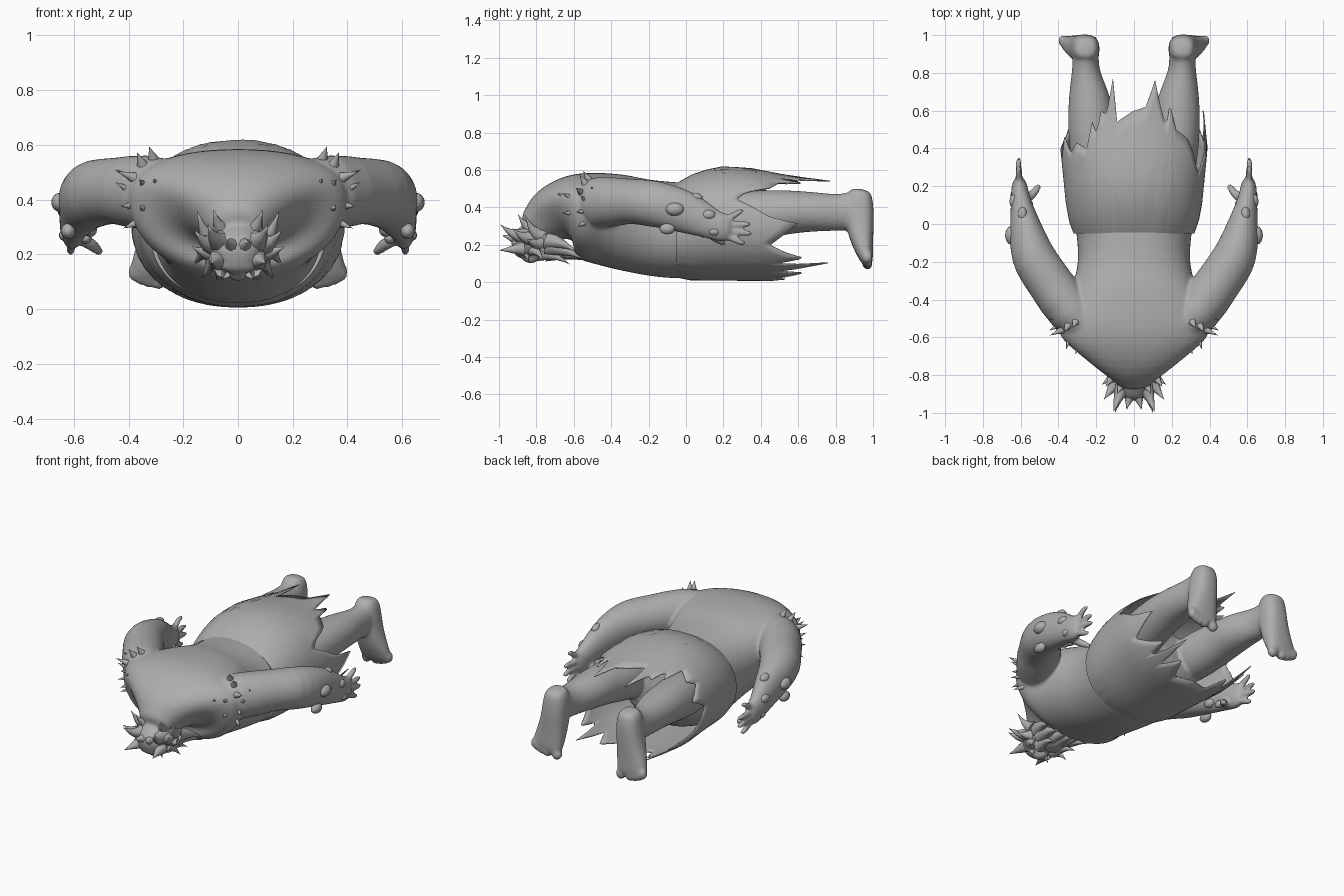
import bpy, math
from mathutils import Vector

if "Cube" in bpy.data.objects:
    bpy.data.objects.remove(bpy.data.objects["Cube"])

skin = bpy.data.materials.new("grey")
skin.diffuse_color = (0.42, 0.42, 0.42, 1)
skin.use_nodes = True
skin.node_tree.nodes["Principled BSDF"].inputs["Base Color"].default_value = skin.diffuse_color


def pick(obs):
    bpy.ops.object.select_all(action='DESELECT')
    for o in obs:
        o.select_set(True)
    bpy.context.view_layer.objects.active = obs[0]


def add_mesh(name, verts, faces, subsurf=0, angle=60):
    me = bpy.data.meshes.new(name)
    me.from_pydata(verts, [], faces)
    me.materials.append(skin)
    ob = bpy.data.objects.new(name, me)
    bpy.context.collection.objects.link(ob)
    pick([ob])
    bpy.ops.object.mode_set(mode='EDIT')
    bpy.ops.mesh.select_all(action='SELECT')
    bpy.ops.mesh.normals_make_consistent(inside=False)
    bpy.ops.object.mode_set(mode='OBJECT')
    if subsurf:
        ob.modifiers.new("smooth", 'SUBSURF').levels = subsurf
        ob.modifiers["smooth"].render_levels = subsurf
    bpy.ops.object.shade_smooth_by_angle(angle=math.radians(angle))
    return ob


def fuse(name, obs, voxel, relax):
    """Melt overlapping closed parts into one skin."""
    pick(obs)
    bpy.ops.object.convert(target='MESH')
    bpy.ops.object.join()
    ob = bpy.context.object
    ob.name = name
    m = ob.modifiers.new("melt", 'REMESH')
    m.mode, m.voxel_size, m.use_smooth_shade = 'VOXEL', voxel, True
    m = ob.modifiers.new("relax", 'SMOOTH')
    m.factor, m.iterations = 0.5, relax
    return ob


def spow(v, p):
    return math.copysign(abs(v) ** (2 / p), v)


def tube(name, rings, n=16, p=2.0, sub=1, s=1):
    """Closed loft through (x, y, z, half width, depth below[, depth above]) rings."""
    c = [Vector((r[0] * s, r[1], r[2])) for r in rings]
    verts, faces = [], []
    for i, r in enumerate(rings):
        t = (c[min(i + 1, len(c) - 1)] - c[max(i - 1, 0)]).normalized()
        u = Vector((1, 0, 0))
        u = (u - t * u.dot(t)).normalized()
        v = t.cross(u)
        for k in range(n):
            a = 2 * math.pi * k / n
            d = r[4] if math.sin(a) > 0 else r[-1]
            verts.append(c[i] + u * r[3] * spow(math.cos(a), p) + v * d * spow(math.sin(a), p))
    for i in range(len(rings) - 1):
        for k in range(n):
            j = (k + 1) % n
            faces.append((i * n + k, i * n + j, (i + 1) * n + j, (i + 1) * n + k))
    faces += [tuple(range(n)), tuple(range((len(rings) - 1) * n, len(rings) * n))]
    return add_mesh(name, verts, faces, sub)


def spike(name, base, tip, r, s=1, n=8, bend=0.0):
    """Tapered thorn, optionally bowed along z."""
    b, t = Vector((base[0] * s, *base[1:])), Vector((tip[0] * s, *tip[1:]))
    d = (t - b).normalized()
    u = d.orthogonal().normalized()
    v = d.cross(u)
    verts, faces, fs = [], [], (0, .3, .6, .82)
    for f in fs:
        o = b.lerp(t, f) + Vector((0, 0, bend * math.sin(math.pi * f)))
        for k in range(n):
            a = 2 * math.pi * k / n
            verts.append(o + (u * math.cos(a) + v * math.sin(a)) * r * (1 - f) ** 1.1)
    verts.append(t)
    for k in range(n):
        j = (k + 1) % n
        for i in range(len(fs) - 1):
            faces.append((i * n + k, i * n + j, (i + 1) * n + j, (i + 1) * n + k))
        faces.append(((len(fs) - 1) * n + k, (len(fs) - 1) * n + j, len(fs) * n))
    faces.append(tuple(range(n)))
    return add_mesh(name, verts, faces)


def blob(name, loc, size, s=1):
    bpy.ops.mesh.primitive_uv_sphere_add(segments=12, ring_count=8, location=(loc[0] * s, *loc[1:]))
    ob = bpy.context.object
    ob.name = name
    ob.scale = size
    ob.data.materials.append(skin)
    bpy.ops.object.shade_smooth_by_angle(angle=math.radians(60))
    return ob


def interp(table, x):
    for (x0, y0), (x1, y1) in zip(table, table[1:]):
        if x <= x1:
            return y0 + (y1 - y0) * max(0, x - x0) / (x1 - x0)
    return table[-1][1]


# Torso: y, half width, bottom, widest height, top
torso = [(-.86, .09, .20, .28, .36), (-.80, .115, .20, .30, .405), (-.75, .185, .19, .36, .48),
         (-.70, .265, .18, .40, .53), (-.65, .34, .165, .42, .56), (-.60, .395, .15, .42, .58),
         (-.53, .41, .12, .42, .59), (-.45, .385, .095, .40, .592), (-.38, .345, .075, .37, .588),
         (-.30, .318, .055, .34, .565), (-.20, .295, .035, .31, .55), (-.10, .30, .02, .29, .54),
         (0, .315, .015, .28, .53), (.12, .32, .03, .29, .55), (.25, .28, .08, .30, .52), (.32, .18, .18, .31, .45)]
body = [tube("torso", [(0, y, m, w, m - b, t - m) for y, w, b, m, t in torso], n=28, p=2.2)]

# Ragged skirt: hem length by angle from the top of the back, per side
low = [(109, .45), (118, .53), (127, .63), (133, .48), (140, .76), (146, .5), (155, .63), (165, .5), (180, .53)]
hem_r = [(0, .60), (8, .62), (16, .76), (21, .60), (25, .52), (29, .64), (34, .50), (46, .45), (58, .31),
         (65, .27), (81, .45), (86, .60)] + low
hem_l = [(0, .60), (12, .54), (16, .77), (21, .58), (26, .60), (29, .48), (34, .54), (38, .40), (50, .43),
         (58, .38), (72, .46), (85, .36)] + low
width = [(-.05, .32), (0, .34), (.1, .36), (.3, .38), (.4, .39), (.6, .37), (.8, .36)]
top = [(-.05, .53), (0, .565), (.1, .60), (.2, .62), (.35, .61), (.5, .58), (.6, .565), (.8, .55)]
bottom = [(-.05, .025), (0, .01), (.45, .006), (.6, .02), (.8, .05)]
cols, rows = 180, 9
verts, faces = [], []
for i in range(rows + 1):
    for k in range(cols):
        deg = 360 * k / cols
        hem = interp(hem_r, deg) if deg <= 180 else interp(hem_l, 360 - deg)
        y = -.05 + max(0, i - 1) / (rows - 1) * (hem + .05)
        f = 0.88 if i == 0 else 1
        w, hi, lo = interp(width, y), interp(top, y), interp(bottom, y)
        a = math.radians(deg)
        verts.append((w * f * spow(math.sin(a), 2.2), y, (hi + lo) / 2 + (hi - lo) / 2 * f * spow(math.cos(a), 2.1)))
for i in range(rows):
    for k in range(cols):
        j = (k + 1) % cols
        faces.append((i * cols + k, i * cols + j, (i + 1) * cols + j, (i + 1) * cols + k))
skirt = add_mesh("ragged_skirt", verts, faces, angle=40)
solid = skirt.modifiers.new("cloth", 'SOLIDIFY')
solid.thickness = 0.006

# Head with brow, nose and jaw, face turned downward
body += [tube("head", [(0, -.70, .27, .10, .09), (0, -.77, .25, .115, .10), (0, -.84, .22, .11, .095),
                       (0, -.90, .205, .085, .075), (0, -.935, .20, .045, .04)]),
         blob("jaw", (0, -.73, .18), (.10, .09, .065)), blob("nose", (0, -.83, .135), (.035, .05, .035)),
         blob("brow", (0, -.88, .165), (.08, .04, .035))]

for s in (1, -1):
    # Arm
    body.append(tube("arm", [(.20, -.58, .42, .10, .12), (.34, -.47, .425, .135, .15), (.45, -.3, .435, .122, .118),
                             (.525, -.2, .425, .125, .13), (.558, -.1, .405, .107, .122), (.577, 0, .375, .082, .118),
                             (.597, .1, .33, .058, .094), (.603, .15, .305, .05, .08), (.607, .20, .29, .044, .08),
                             (.607, .25, .288, .028, .07)], s=s))
    # Fingers and thumb
    for y, z, z0 in ((.315, .38, .335), (.355, .31, .305), (.358, .26, .275), (.325, .208, .245)):
        zm = (z + z0) / 2
        body.append(tube("finger", [(.605, .21, z0, .021, .021), (.612, (y + .21) / 2, zm, .021, .02),
                                    (.612, y - .03, z, .018, .017), (.607, y, z, .012, .011)], n=8, s=s))
    body.append(tube("thumb", [(.59, .12, .27, .03, .03), (.55, .145, .245, .027, .027),
                               (.515, .18, .22, .024, .022), (.50, .215, .20, .014, .014)], n=8, s=s))
    # Forearm warts
    for x, y, z, r in ((.65, -.06, .39, .05), (.635, .12, .36, .038), (.62, -.10, .285, .042),
                       (.59, .05, .45, .04), (.635, .15, .27, .03), (.54, .03, .29, .038), (.555, .10, .26, .032)):
        blob("wart", (x, y, z), (r * .65, r, r * .7), s)
    # Shoulder thorns: base and tip
    for b, t in (((.38, -.56, .48), (.445, -.59, .505)), ((.39, -.53, .43), (.45, -.565, .465)),
                 ((.34, -.60, .45), (.36, -.665, .475)), ((.29, -.64, .455), (.31, -.69, .475)),
                 ((.34, -.60, .37), (.36, -.665, .37)), ((.36, -.54, .32), (.42, -.58, .295)),
                 ((.39, -.48, .48), (.45, -.51, .51)), ((.35, -.54, .53), (.37, -.57, .575)),
                 ((.38, -.54, .38), (.43, -.59, .375)), ((.31, -.52, .55), (.325, -.55, .595))):
        spike("shoulder_thorn", b, t, .02, s)
    # Leg
    body.append(tube("leg", [(.18, .15, .33, .13, .14), (.205, .35, .355, .135, .14), (.228, .5, .372, .125, .125),
                             (.23, .62, .377, .122, .113), (.245, .72, .375, .10, .105), (.255, .80, .372, .077, .10),
                             (.256, .86, .376, .07, .102), (.256, .92, .385, .073, .11), (.256, .97, .40, .06, .09)], s=s))
    # Foot with toes
    body.append(tube("foot", [(.255, .935, .50, .045, .045), (.255, .928, .47, .07, .07), (.258, .926, .38, .08, .08),
                              (.268, .93, .29, .083, .075), (.285, .945, .2, .096, .057), (.298, .963, .13, .102, .04),
                              (.30, .97, .10, .09, .026)], s=s, p=2.5))
    for i, (x, z) in enumerate(((.225, .10), (.29, .105), (.325, .112), (.355, .122), (.38, .135))):
        body.append(blob("toe", (x, .97, z), (.033 - i * .003, .029, .034), s))
    # Swept hair: base, tip, root radius and bow
    for b, t, r, e in (((.06, -.86, .25), (.11, -.995, .31), .05, -.02), ((.02, -.90, .23), (.04, -.985, .25), .035, 0),
                       ((.08, -.82, .24), (.16, -.93, .29), .05, -.02), ((.09, -.78, .26), (.15, -.86, .36), .05, -.03),
                       ((.05, -.82, .29), (.09, -.90, .365), .045, -.02), ((.07, -.87, .18), (.10, -1.0, .17), .04, 0),
                       ((.09, -.79, .21), (.17, -.85, .23), .04, -.01)):
        spike("hair_tuft", b, t, r, s, bend=e)
    # Beard and whiskers: base, tip, root radius
    for b, t, r in (((.03, -.74, .17), (.05, -.45, .10), .05), ((.07, -.74, .19), (.12, -.52, .11), .05),
                    ((.09, -.74, .22), (.16, -.58, .16), .05), ((.05, -.78, .15), (.08, -.62, .095), .04),
                    ((.08, -.82, .17), (.13, -.76, .11), .035), ((.04, -.86, .15), (.06, -.84, .10), .025)):
        spike("beard_tuft", b, t, r, s, bend=.015)
spike("beard_middle", (0, -.74, .16), (0, -.50, .11), .05, bend=.01)

fuse("body", body, .009, 8)
